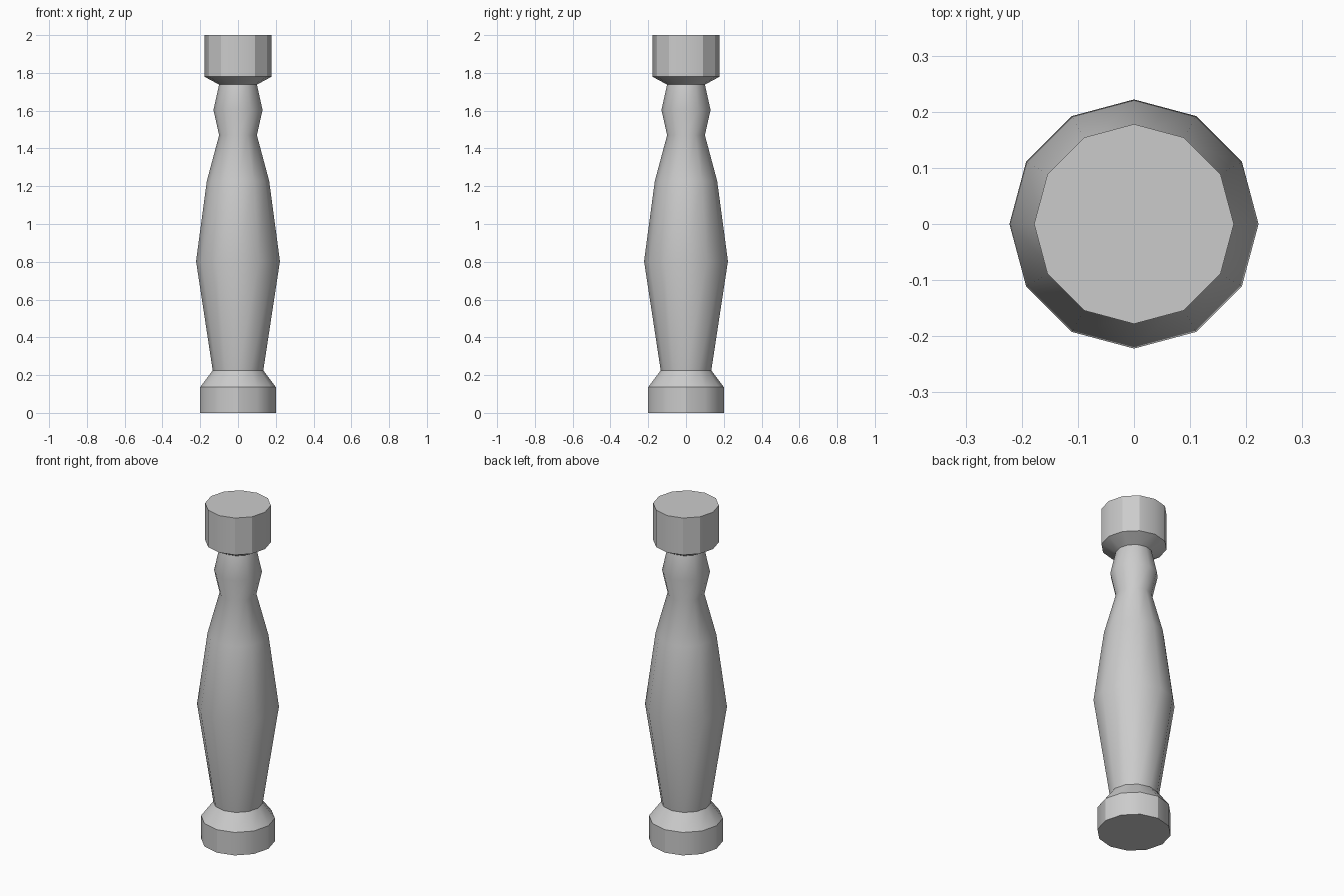
import bpy, bmesh
from math import radians, cos, sin, tau

if "Cube" in bpy.data.objects:
    bpy.data.objects.remove(bpy.data.objects["Cube"])

SIDES = 12

# Turned profile: (radius, height) from foot to top block
PROFILE = [
    (0.20, 0.0), (0.20, 0.137), (0.134, 0.225),     # foot and its bevel
    (0.222, 0.803), (0.165, 1.228), (0.10, 1.47),   # swelling shaft
    (0.13, 1.604), (0.10, 1.738),                   # neck bead
    (0.178, 1.78), (0.178, 2.0),                    # top block
]


def lathe(name, profile, sides):
    bm = bmesh.new()
    rings = [[bm.verts.new((r * cos(tau * i / sides), r * sin(tau * i / sides), z))
              for i in range(sides)] for r, z in profile]
    for low, high in zip(rings, rings[1:]):
        for i in range(sides):
            j = (i + 1) % sides
            bm.faces.new((low[i], low[j], high[j], high[i]))
    # End caps
    bm.faces.new(rings[0][::-1])
    bm.faces.new(rings[-1])
    mesh = bpy.data.meshes.new(name)
    bm.to_mesh(mesh)
    bm.free()
    obj = bpy.data.objects.new(name, mesh)
    bpy.context.collection.objects.link(obj)
    return obj


# Turned baluster post
post = lathe("baluster_post", PROFILE, SIDES)
bpy.context.view_layer.objects.active = post
post.select_set(True)
bpy.ops.object.shade_smooth_by_angle(angle=radians(30))
